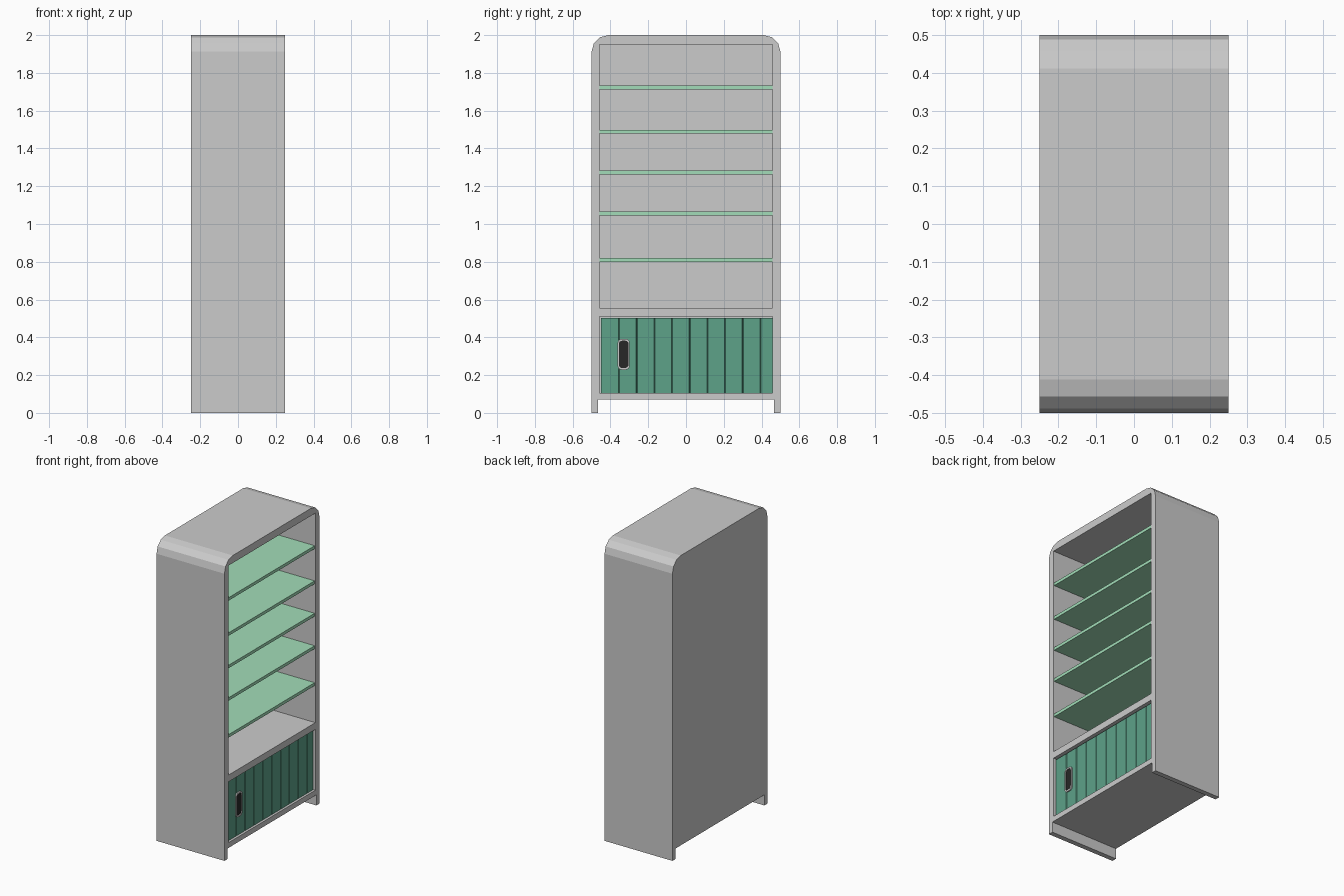
import bpy, bmesh, math

if "Cube" in bpy.data.objects:
    bpy.data.objects.remove(bpy.data.objects["Cube"])


def material(name, rgb):
    m = bpy.data.materials.new(name)
    m.diffuse_color = (*rgb, 1)
    m.use_nodes = True
    m.node_tree.nodes["Principled BSDF"].inputs["Base Color"].default_value = m.diffuse_color
    return m


def new_object(name, bm, mat=None):
    bmesh.ops.recalc_face_normals(bm, faces=bm.faces)
    me = bpy.data.meshes.new(name)
    bm.to_mesh(me)
    bm.free()
    ob = bpy.data.objects.new(name, me)
    bpy.context.collection.objects.link(ob)
    if mat:
        me.materials.append(mat)
    return ob


def prism(name, points, offset, mat=None):
    """Extrude a closed polygon of 3D points along offset."""
    bm = bmesh.new()
    face = bm.faces.new([bm.verts.new(p) for p in points])
    ext = bmesh.ops.extrude_face_region(bm, geom=[face])["geom"]
    bmesh.ops.translate(bm, vec=offset,
                        verts=[v for v in ext if isinstance(v, bmesh.types.BMVert)])
    return new_object(name, bm, mat)


def box(name, x, y, z, mat=None):
    pts = [(x[0], y[0], z[0]), (x[0], y[1], z[0]), (x[0], y[1], z[1]), (x[0], y[0], z[1])]
    return prism(name, pts, (x[1] - x[0], 0, 0), mat)


def cut(target, cutter):
    mod = target.modifiers.new("cut", 'BOOLEAN')
    mod.operation, mod.solver, mod.object = 'DIFFERENCE', 'EXACT', cutter
    cutter.hide_render = True
    bpy.context.view_layer.objects.active = target
    bpy.ops.object.modifier_apply(modifier=mod.name)
    bpy.data.objects.remove(cutter, do_unlink=True)


def rounded(cy, cz, hy, hz, r, seg=4):
    """Rounded rectangle outline in y, z."""
    pts = []
    for k, (sy, sz) in enumerate([(1, 1), (-1, 1), (-1, -1), (1, -1)]):
        for i in range(seg + 1):
            a = math.pi / 2 * (k + i / seg)
            pts.append((cy + sy * (hy - r) + r * math.cos(a),
                        cz + sz * (hz - r) + r * math.sin(a)))
    return pts


shelf_green = material("shelf_green", (0.36, 0.72, 0.48))
door_green = material("door_green", (0.11, 0.36, 0.25))
black = material("black", (0.02, 0.02, 0.02))

# Carcass: half outline with side runner and faceted top corner, mirrored in y
half = [(0.467, 0.07), (0.467, 0), (0.5, 0)]
R = 0.088
for i in range(4):
    a = math.radians(30 * i)
    half.append((0.5 - R + R * math.cos(a), 2 - R + R * math.sin(a)))
outline = half + [(-y, z) for y, z in reversed(half)]
carcass = prism("carcass", [(-0.25, y, z) for y, z in outline], (0.5, 0, 0))

# Shelf bay and lower cupboard
Y = 0.457
cut(carcass, box("bay_cutter", (-0.21, 0.3), (-Y, Y), (0.555, 1.95)))
cut(carcass, box("cupboard_cutter", (-0.21, 0.3), (-Y, Y), (0.105, 0.51)))

# Shelves
for i, z in enumerate((0.81, 1.056, 1.272, 1.488, 1.722)):
    box(f"shelf_{i + 1}", (-0.21, 0.245), (-Y, Y), (z - 0.01, z + 0.01), shelf_green)

# Sliding slatted door: ribbed plan outline extruded upwards
front, groove, step = 0.234, 0.004, 0.0935
plan = [(front - 0.02, -0.45), (front, -0.45)]
for i in range(9):
    y = -0.354 + i * step
    plan += [(front, y - 0.003), (front - groove, y), (front, y + 0.003)]
plan += [(front, Y), (front - 0.02, Y)]
prism("slatted_door", [(x, y, 0.105) for x, y in plan], (0, 0, 0.397), door_green)

# Recessed handle: grey rim around a black grip
outer = rounded(-0.33, 0.31, 0.032, 0.082, 0.022)
inner = rounded(-0.33, 0.31, 0.026, 0.072, 0.018)
bm = bmesh.new()
loops = [[bm.verts.new((x, y, z)) for y, z in pts]
         for x, pts in ((0.23, outer), (0.242, outer), (0.242, inner), (0.23, inner))]
n = len(outer)
for a in range(4):
    p, q = loops[a], loops[(a + 1) % 4]
    for i in range(n):
        j = (i + 1) % n
        bm.faces.new((p[i], p[j], q[j], q[i]))
new_object("handle_rim", bm)
prism("handle_grip", [(0.228, y, z) for y, z in inner], (0.009, 0, 0), black)
